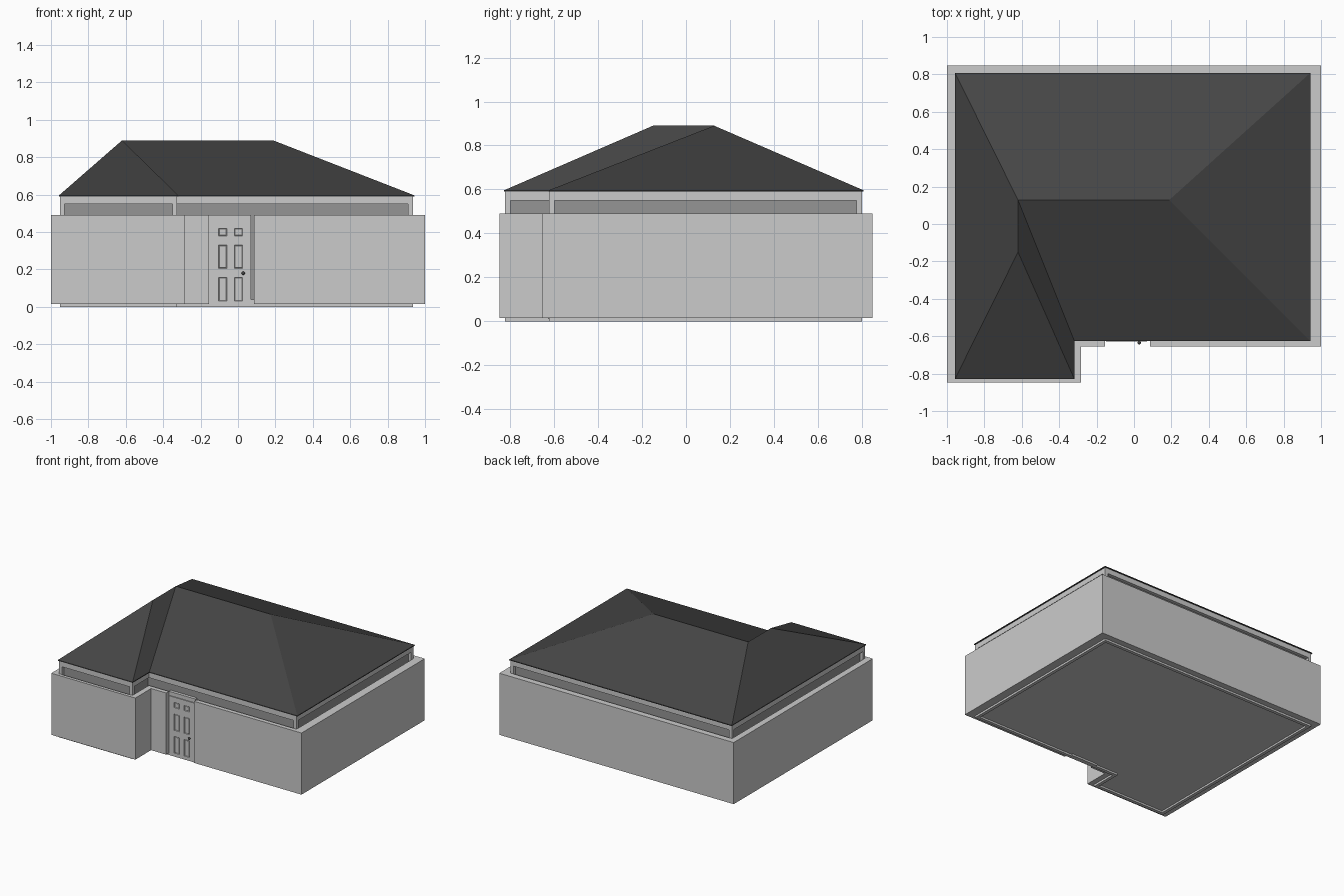
import bpy, bmesh
from mathutils import Vector

if "Cube" in bpy.data.objects:
    bpy.data.objects.remove(bpy.data.objects["Cube"])


def material(name, v):
    m = bpy.data.materials.new(name)
    m.diffuse_color = (v, v, v, 1)
    m.use_nodes = True
    m.node_tree.nodes["Principled BSDF"].inputs["Base Color"].default_value = m.diffuse_color
    return m


def finish(name, bm, mat=None):
    bmesh.ops.recalc_face_normals(bm, faces=bm.faces)
    me = bpy.data.meshes.new(name)
    bm.to_mesh(me)
    bm.free()
    ob = bpy.data.objects.new(name, me)
    bpy.context.collection.objects.link(ob)
    if mat:
        me.materials.append(mat)
    return ob


def prism(name, pts, z0, z1, mat=None):
    bm = bmesh.new()
    lo = [bm.verts.new((x, y, z0)) for x, y in pts]
    hi = [bm.verts.new((x, y, z1)) for x, y in pts]
    bm.faces.new(lo)
    bm.faces.new(hi)
    n = len(pts)
    for i in range(n):
        j = (i + 1) % n
        bm.faces.new((lo[i], lo[j], hi[j], hi[i]))
    return finish(name, bm, mat)


def box(name, x0, x1, y0, y1, z0, z1, mat=None):
    return prism(name, [(x0, y0), (x1, y0), (x1, y1), (x0, y1)], z0, z1, mat)


def wall(name, outer, inner, z0, z1, closed):
    # wall between two matching outlines
    bm = bmesh.new()
    rows = [[bm.verts.new((x, y, z)) for x, y in path]
            for path, z in ((outer, z0), (outer, z1), (inner, z1), (inner, z0))]
    n = len(outer)
    for i in range(n if closed else n - 1):
        j = (i + 1) % n
        for k in range(4):
            a, b = rows[k], rows[(k + 1) % 4]
            bm.faces.new((a[i], a[j], b[j], b[i]))
    if not closed:
        bm.faces.new([r[0] for r in rows])
        bm.faces.new([r[-1] for r in rows])
    return finish(name, bm)


panel_mat = material("dark_panel", 0.3)
roof_mat = material("roof_dark", 0.06)

# outlines of the timber frame
X0, X1, Y1 = -0.952, 0.935, 0.80
YM, YW, XW, T = -0.622, -0.823, -0.325, 0.025
frame = [(X1, YM), (X1, Y1), (X0, Y1), (X0, YW), (XW, YW), (XW, YM)]
inset = [(X1 - T, YM + T), (X1 - T, Y1 - T), (X0 + T, Y1 - T),
         (X0 + T, YW + T), (XW - T, YW + T), (XW - T, YM + T)]

# outer wall skin with a gap for the door
skin = [(0.085, -0.655), (1, -0.655), (1, 0.847), (-1, 0.847), (-1, -0.847),
        (-0.283, -0.847), (-0.283, -0.655), (-0.155, -0.655)]
wall("outer_wall", skin, [(0.085, YM)] + frame + [(-0.155, YM)], 0.015, 0.49, False)

# frame plates, corner posts, recessed panels and floor
wall("bottom_plate", frame, inset, 0, 0.04, True)
wall("top_plate", frame, inset, 0.55, 0.592, True)
for i, (x, y) in enumerate(frame[:5]):
    u, v = inset[i]
    box(f"corner_post_{i}", min(x, u), max(x, u), min(y, v), max(y, v), 0.04, 0.55)
prism("recessed_panels", inset, 0.02, 0.585, panel_mat)
prism("floor", inset, 0.014, 0.03)

# door jamb block and six-panel door
box("door_jamb", -0.155, 0.07, YM + 0.002, YM + T + 0.01, 0.0, 0.49)
bm = bmesh.new()
xs = [-0.15, -0.105, -0.06, -0.02, 0.025, 0.07]
zs = [0.012, 0.03, 0.158, 0.205, 0.33, 0.38, 0.42, 0.46]
yd = YM - 0.005
grid = [[bm.verts.new((x, yd, z)) for x in xs] for z in zs]
panels = []
for r in range(len(zs) - 1):
    for c in range(len(xs) - 1):
        f = bm.faces.new((grid[r][c], grid[r][c + 1], grid[r + 1][c + 1], grid[r + 1][c]))
        if r % 2 and c % 2:
            panels.append(f)
rim = [e for e in bm.edges if e.is_boundary]
ext = bmesh.ops.extrude_edge_only(bm, edges=rim)
for v in ext["geom"]:
    if isinstance(v, bmesh.types.BMVert):
        v.co.y = YM + 0.01
bm.normal_update()
bmesh.ops.inset_individual(bm, faces=panels, thickness=0.004, depth=-0.004)
bmesh.ops.inset_individual(bm, faces=panels, thickness=0.003, depth=0.003)
me = bpy.data.meshes.new("door")
bm.to_mesh(me)
bm.free()
bpy.context.collection.objects.link(bpy.data.objects.new("door", me))

# door knob
bpy.ops.mesh.primitive_uv_sphere_add(segments=16, ring_count=8, radius=0.009,
                                     location=(0.028, yd - 0.008, 0.18))
knob = bpy.context.object
knob.name = "door_knob"
knob.data.materials.append(roof_mat)
bpy.ops.object.shade_smooth_by_angle()

# hipped roof with a wing hip, thin eave edge
eave = [(0.943, -0.625), (0.943, 0.808), (-0.957, 0.808),
        (-0.957, -0.828), (-0.319, -0.828), (-0.319, -0.625)]
bm = bmesh.new()
lo = [bm.verts.new((x, y, 0.59)) for x, y in eave]
e = [bm.verts.new((x, y, 0.596)) for x, y in eave]
ridge_right, junction, ridge_wing = [bm.verts.new((x, y, 0.89)) for x, y in
                                     ((0.188, 0.128), (-0.62, 0.128), (-0.62, -0.15))]
bm.faces.new(lo)
for i in range(6):
    j = (i + 1) % 6
    bm.faces.new((lo[i], lo[j], e[j], e[i]))
bm.faces.new((e[0], e[1], ridge_right))
bm.faces.new((e[1], e[2], junction, ridge_right))
bm.faces.new((e[2], e[3], ridge_wing, junction))
bm.faces.new((e[3], e[4], ridge_wing))
bm.faces.new((e[4], e[5], junction, ridge_wing))
bm.faces.new((e[5], e[0], ridge_right, junction))
finish("hip_roof", bm, roof_mat)
